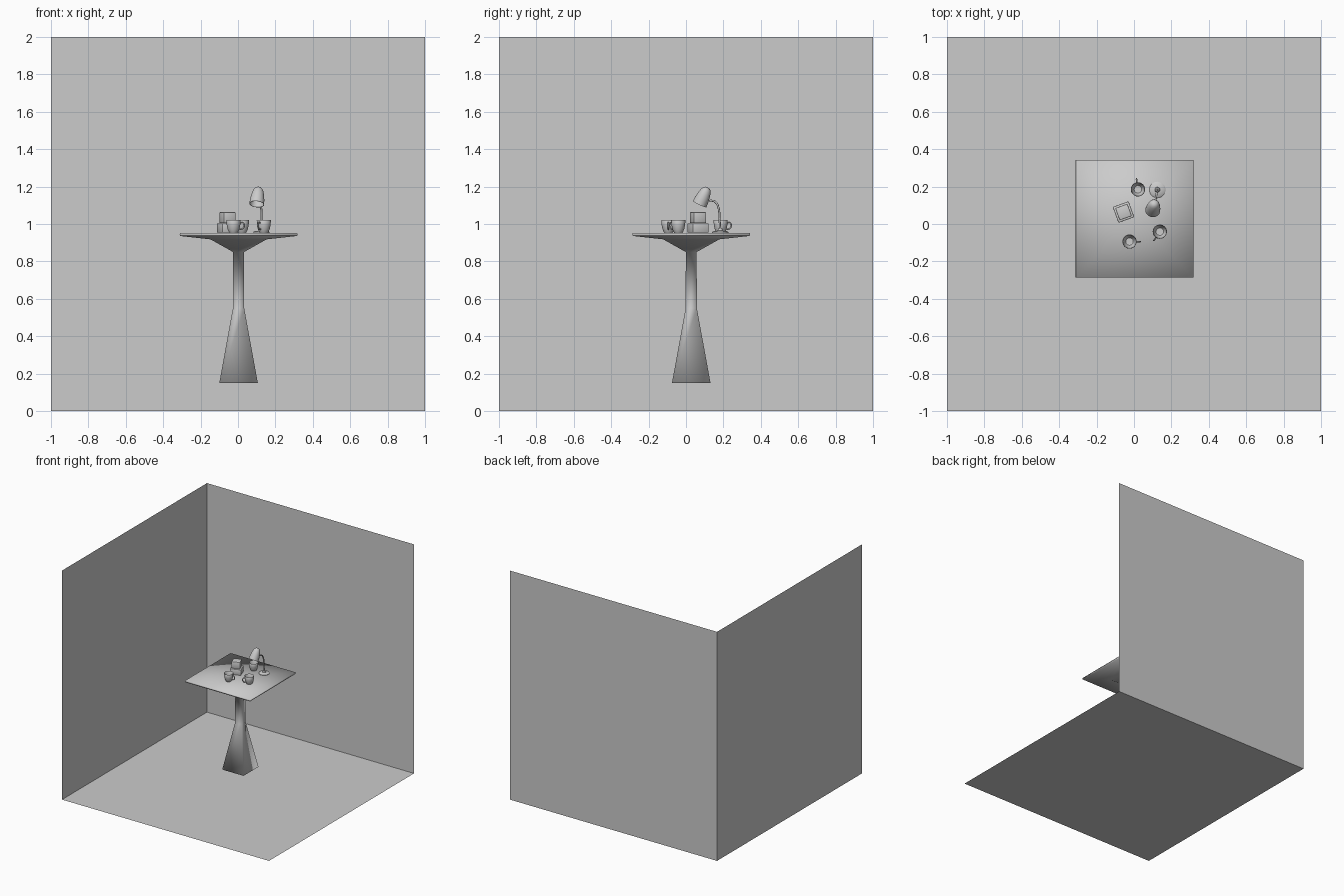
import bpy, bmesh, math
from mathutils import Vector, Matrix

if "Cube" in bpy.data.objects:
    bpy.data.objects.remove(bpy.data.objects["Cube"])


def finish(bm, name, smooth=None):
    me = bpy.data.meshes.new(name)
    bm.to_mesh(me)
    bm.free()
    ob = bpy.data.objects.new(name, me)
    bpy.context.collection.objects.link(ob)
    if smooth:
        bpy.ops.object.select_all(action='DESELECT')
        ob.select_set(True)
        bpy.context.view_layer.objects.active = ob
        bpy.ops.object.shade_smooth_by_angle(angle=math.radians(smooth))
    return ob


def sheet(name, corners):
    bm = bmesh.new()
    bm.faces.new([bm.verts.new(c) for c in corners])
    return finish(bm, name)


def lathe(name, profile, segs, smooth, offset=0.0):
    """Revolve (radius, height) points around z; radius 0 closes the end."""
    bm = bmesh.new()
    rings = []
    for r, z in profile:
        n = 1 if r == 0 else segs
        rings.append([bm.verts.new((r * math.cos(offset + math.tau * i / segs),
                                    r * math.sin(offset + math.tau * i / segs), z))
                      for i in range(n)])
    for a, b in zip(rings, rings[1:]):
        for i in range(segs):
            j = (i + 1) % segs
            quad = [a[i % len(a)], a[j % len(a)], b[j % len(b)], b[i % len(b)]]
            bm.faces.new(list(dict.fromkeys(quad)))
    bmesh.ops.recalc_face_normals(bm, faces=bm.faces)
    return finish(bm, name, smooth)


def tube(name, points, radius):
    cu = bpy.data.curves.new(name, 'CURVE')
    cu.dimensions = '3D'
    cu.bevel_depth = radius
    cu.bevel_resolution = 2
    cu.resolution_u = 6
    cu.use_fill_caps = True
    sp = cu.splines.new('BEZIER')
    sp.bezier_points.add(len(points) - 1)
    for bp, p in zip(sp.bezier_points, points):
        bp.co = p
        bp.handle_left_type = bp.handle_right_type = 'AUTO'
    ob = bpy.data.objects.new(name, cu)
    bpy.context.collection.objects.link(ob)
    bpy.ops.object.select_all(action='DESELECT')
    ob.select_set(True)
    bpy.context.view_layer.objects.active = ob
    bpy.ops.object.convert(target='MESH')
    return bpy.context.object


def rounded_box(name, size, location, angle):
    bm = bmesh.new()
    bmesh.ops.create_cube(bm, size=1)
    bmesh.ops.scale(bm, vec=size, verts=bm.verts)
    bmesh.ops.bevel(bm, geom=bm.edges[:], offset=0.004, segments=2,
                    affect='EDGES', profile=0.5)
    ob = finish(bm, name, 40)
    ob.location = location
    ob.rotation_euler.z = math.radians(angle)
    return ob


# Room: floor and two single-sided walls
sheet("floor", [(-1, -1, 0), (1, -1, 0), (1, 1, 0), (-1, 1, 0)])
sheet("back_wall", [(-1, 1, 0), (1, 1, 0), (1, 1, 2), (-1, 1, 2)])
sheet("left_wall", [(-1, -1, 0), (-1, 1, 0), (-1, 1, 2), (-1, -1, 2)])

# Pedestal table: square cross-section swept up from the foot to the top
TOP = 0.953
half_widths = [(0, 0.15), (0.103, 0.15), (0.03, 0.55), (0.029, 0.85),
               (0.15, 0.918), (0.312, 0.936), (0.315, 0.942),
               (0.313, 0.952), (0, TOP)]
table = lathe("pedestal_table", [(h * math.sqrt(2), z) for h, z in half_widths],
              4, 180, math.pi / 4)
table.location = (0.003, 0.028, 0)

# Stacked boxes
rounded_box("lower_box", (0.09, 0.09, 0.05), (-0.056, 0.064, TOP + 0.026), 20)
rounded_box("upper_box", (0.069, 0.069, 0.058), (-0.056, 0.064, TOP + 0.081), 20)

# Cups with handles
cup_profile = [(0, 0), (0.022, 0), (0.024, 0.003), (0.031, 0.018), (0.036, 0.040),
               (0.038, 0.066), (0.0365, 0.068), (0.035, 0.066), (0.033, 0.040),
               (0.028, 0.019), (0.020, 0.007), (0, 0.006)]
handle_path = [(0.035, 0, 0.054), (0.050, 0, 0.054), (0.057, 0, 0.040),
               (0.049, 0, 0.023), (0.031, 0, 0.019)]
for i, (x, y, a) in enumerate([(0.021, 0.185, 98), (-0.024, -0.094, 0),
                               (0.138, -0.041, 236)], 1):
    cup = lathe(f"cup_{i}", cup_profile, 32, 50)
    handle = tube(f"cup_handle_{i}", handle_path, 0.004)
    for ob in (cup, handle):
        ob.location = (x, y, TOP)
        ob.rotation_euler.z = math.radians(a)

# Desk lamp: base, bent stem, hollow shade
base = lathe("lamp_base", [(0, 0), (0.043, 0), (0.043, 0.004), (0.038, 0.008),
                           (0.014, 0.011), (0.011, 0.022), (0, 0.024)], 32, 40)
base.location = (0.125, 0.183, TOP)
tube("lamp_stem", [(0.125, 0.183, TOP + 0.01), (0.125, 0.179, 1.03),
                   (0.124, 0.174, 1.085), (0.120, 0.158, 1.117),
                   (0.115, 0.125, 1.127)], 0.0055)
shade = lathe("lamp_shade", [(0, 0.100), (0.012, 0.098), (0.021, 0.091), (0.028, 0.078),
                             (0.034, 0.055), (0.038, 0.028), (0.040, 0), (0.038, 0),
                             (0.036, 0.028), (0.032, 0.055), (0.026, 0.076),
                             (0.018, 0.088), (0, 0.094)], 32, 60)
axis = Vector((0.10, 0.42, 0.90))
shade.matrix_world = (Matrix.Translation((0.100, 0.073, 1.106))
                      @ axis.to_track_quat('Z', 'Y').to_matrix().to_4x4())
